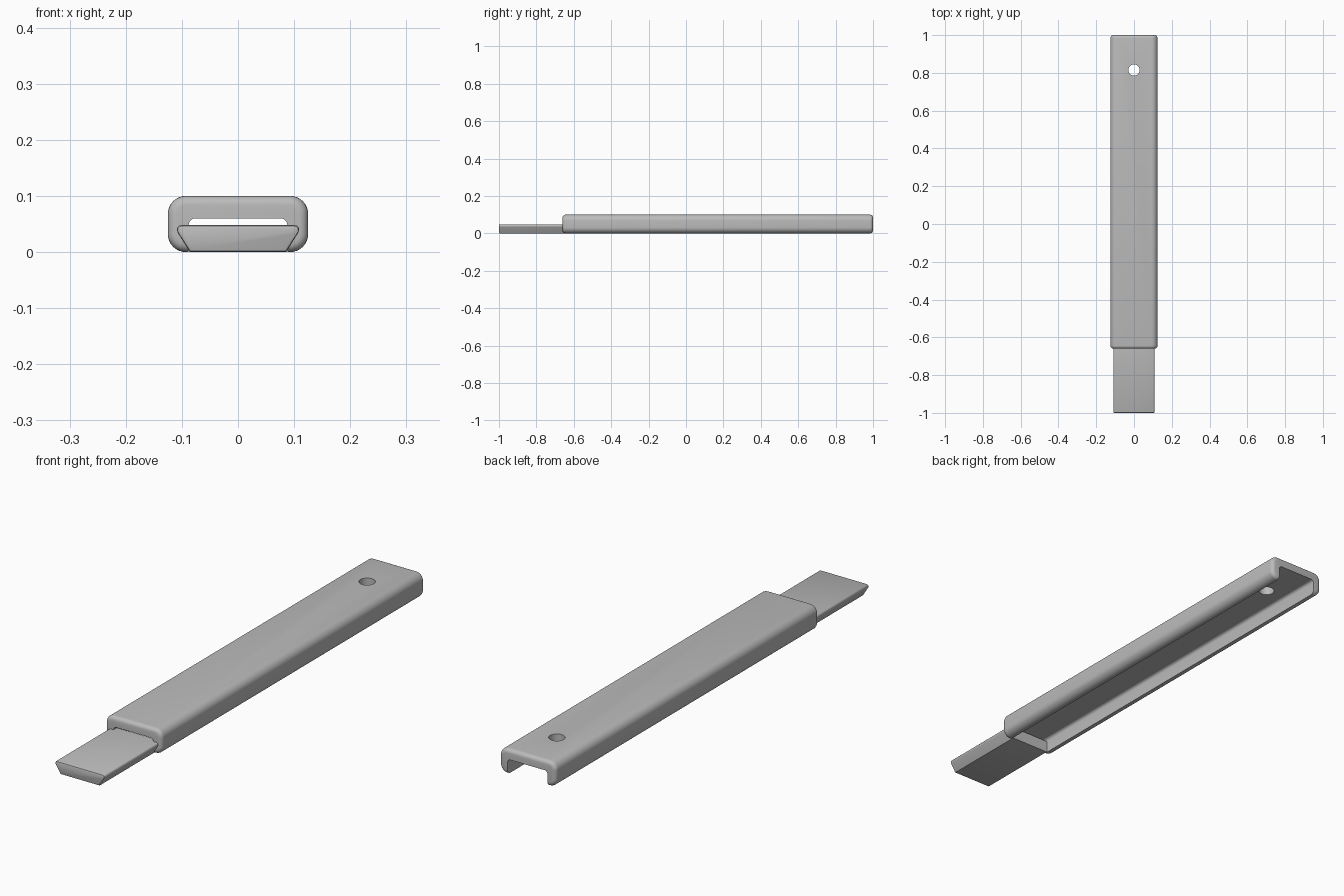
import bpy, bmesh, math

if "Cube" in bpy.data.objects:
    bpy.data.objects.remove(bpy.data.objects["Cube"])

grey = bpy.data.materials.new("plain_grey")
grey.use_nodes = True
colour = (0.5, 0.5, 0.5, 1)
grey.diffuse_color = colour
grey.node_tree.nodes["Principled BSDF"].inputs["Base Color"].default_value = colour


def rounded_rect(half, bottom, top, r, steps=8):
    """Outline in x and z, with round corners."""
    pts = []
    corners = [(half - r, top - r), (r - half, top - r),
               (r - half, bottom + r), (half - r, bottom + r)]
    for i, (cx, cz) in enumerate(corners):
        for s in range(steps + 1):
            a = math.pi / 2 * (i + s / steps)
            pts.append((cx + r * math.cos(a), cz + r * math.sin(a)))
    return pts


def loft(name, sections):
    """Skin a closed solid through (y, outline) sections."""
    bm = bmesh.new()
    rings = [[bm.verts.new((x, y, z)) for x, z in pts] for y, pts in sections]
    n = len(rings[0])
    for a, b in zip(rings, rings[1:]):
        for i in range(n):
            j = (i + 1) % n
            bm.faces.new((a[i], a[j], b[j], b[i]))
    bm.faces.new(rings[0])
    bm.faces.new(rings[-1])
    bmesh.ops.recalc_face_normals(bm, faces=bm.faces)
    mesh = bpy.data.meshes.new(name)
    bm.to_mesh(mesh)
    bm.free()
    mesh.materials.append(grey)
    obj = bpy.data.objects.new(name, mesh)
    bpy.context.collection.objects.link(obj)
    return obj


def activate(obj):
    bpy.ops.object.select_all(action='DESELECT')
    obj.select_set(True)
    bpy.context.view_layer.objects.active = obj


def cut(obj, cutter):
    mod = obj.modifiers.new("cut", 'BOOLEAN')
    mod.operation = 'DIFFERENCE'
    mod.solver = 'EXACT'
    mod.object = cutter
    activate(obj)
    bpy.ops.object.modifier_apply(modifier=mod.name)
    bpy.data.objects.remove(cutter)


# Handle sleeve: rounded bar with filleted ends
FRONT, BACK, FILLET = -0.66, 1.0, 0.016
insets = []
for s in range(6):
    a = math.pi / 2 * s / 5
    insets.append((FILLET * (1 - math.sin(a)), FILLET * (1 - math.cos(a))))


def sleeve_outline(inset):
    return rounded_rect(0.125 - inset, inset, 0.1 - inset, 0.032 - inset)


front_end = [(FRONT + d, sleeve_outline(i)) for i, d in
             ((ins, dep) for ins, dep in insets)]
back_end = [(BACK - d, sleeve_outline(i)) for i, d in reversed(insets)]
sleeve = loft("handle_sleeve", front_end + back_end)

# Open channel along the underside
slot_shape = rounded_rect(0.088, -0.1, 0.06, 0.012, 5)
cut(sleeve, loft("slot_cutter", [(-1.2, slot_shape), (1.2, slot_shape)]))

# Hanging hole near the back
bpy.ops.mesh.primitive_cylinder_add(vertices=40, radius=0.03, depth=0.4,
                                    location=(0, 0.815, 0.1))
cut(sleeve, bpy.context.object)

# Blade: tapered bar, wider at the top, with a softened front end
half = [(0.086, 0), (0.107, 0.034), (0.109, 0.039), (0.108, 0.044),
        (0.105, 0.047), (0.1, 0.048)]
blade_shape = half + [(-x, z) for x, z in reversed(half)]


def shrink(d):
    return [(x * (1 - d / 0.109), 0.024 + (z - 0.024) * (1 - d / 0.024))
            for x, z in blade_shape]


blade = loft("blade", [(-1.0, shrink(0.005)), (-0.9985, shrink(0.0015)),
                       (-0.995, blade_shape), (-0.64, blade_shape)])

for obj in (sleeve, blade):
    activate(obj)
    bpy.ops.object.shade_smooth_by_angle(angle=math.radians(35))
